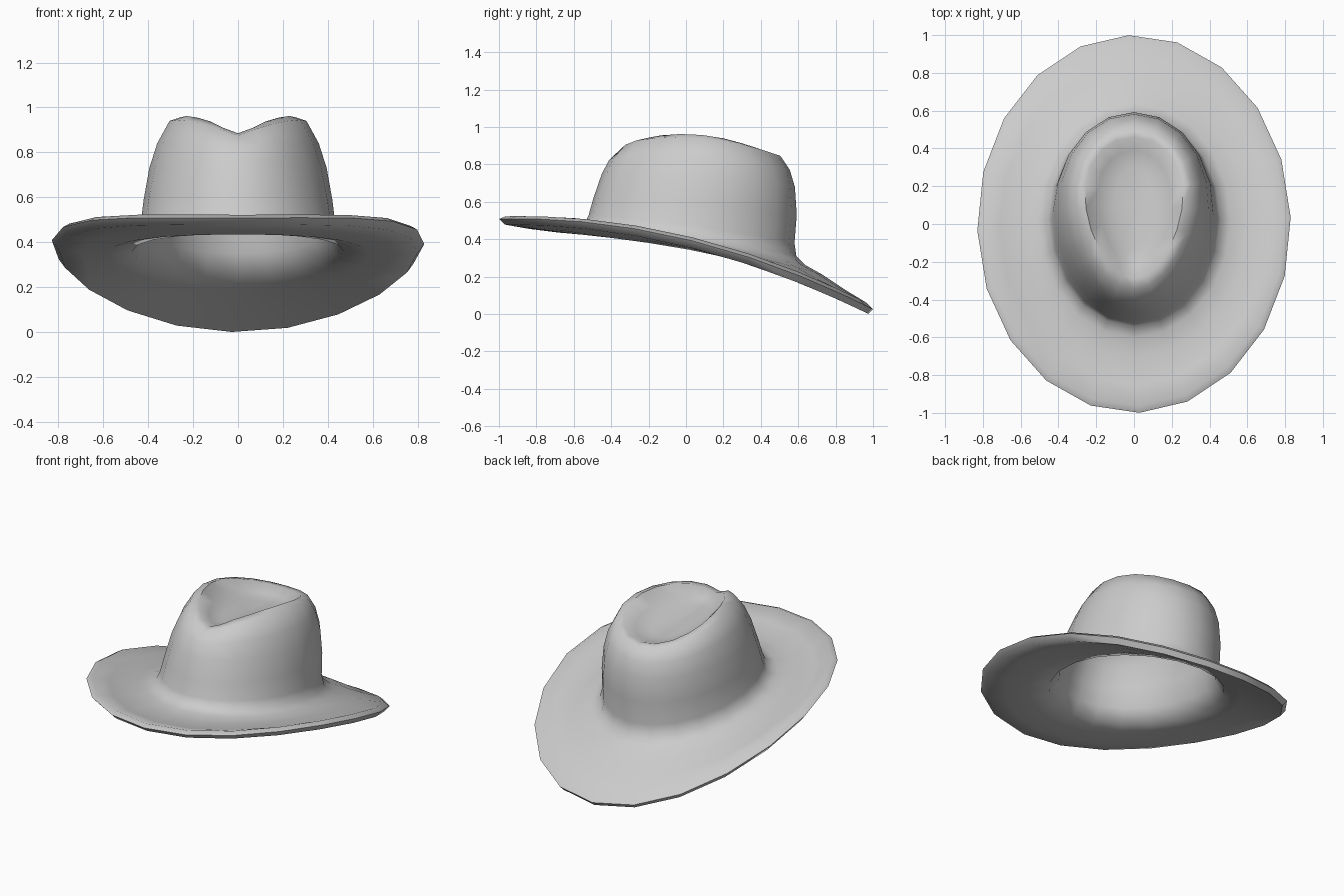
import bpy, bmesh, math

cube = bpy.data.objects.get("Cube")
if cube:
    bpy.data.objects.remove(cube, do_unlink=True)

SEGMENTS = 20

felt = bpy.data.materials.new("grey_felt")
felt.use_nodes = True
grey = (0.6, 0.6, 0.6, 1.0)
felt.diffuse_color = grey
felt.node_tree.nodes["Principled BSDF"].inputs["Base Color"].default_value = grey


def ring(bm, half_width, y_front, y_back, z_front, z_side, z_back,
         egg=0.0, pinch=0.0, twist=0.0):
    """Oval loop whose height varies smoothly from front to side to back."""
    verts = []
    for i in range(SEGMENTS):
        a = 2 * math.pi * i / SEGMENTS + math.radians(twist)
        c, s = math.cos(a), math.sin(a)
        x = half_width * c * (1 + egg * s)
        y = (y_front + y_back) / 2 + (y_back - y_front) / 2 * s
        z = z_side + (z_back - z_front) / 2 * s + ((z_front + z_back) / 2 - z_side) * s * s
        if s < 0:                       # crease at the front of the crown
            z -= pinch * math.exp(-(x / 0.08) ** 2)
        verts.append(bm.verts.new((x, y, z)))
    return verts


# Outer surface, from the dent in the crown down to the brim
outside = [
    dict(d=(0.10, -0.14, 0.30, 0.855, 0.85, 0.82), egg=0.15),
    dict(d=(0.19, -0.22, 0.39, 0.875, 0.885, 0.825), egg=0.2, pinch=0.01),
    dict(d=(0.255, -0.29, 0.46, 0.925, 0.957, 0.85), egg=0.2, pinch=0.04),
    dict(d=(0.305, -0.345, 0.505, 0.915, 0.94, 0.845), egg=0.15, pinch=0.04),
    dict(d=(0.36, -0.41, 0.555, 0.835, 0.84, 0.77), egg=0.1, pinch=0.01),
    dict(d=(0.395, -0.45, 0.582, 0.75, 0.73, 0.68), egg=0.06),
    dict(d=(0.42, -0.495, 0.592, 0.62, 0.59, 0.53), egg=0.03),
    dict(d=(0.435, -0.52, 0.58, 0.53, 0.47, 0.38)),
    dict(d=(0.455, -0.54, 0.59, 0.485, 0.415, 0.31)),
    dict(d=(0.51, -0.60, 0.64, 0.465, 0.385, 0.26)),
    dict(d=(0.60, -0.70, 0.73, 0.465, 0.38, 0.21)),
    dict(d=(0.71, -0.85, 0.85, 0.485, 0.39, 0.13), twist=1),
]
# Rolled edge of the brim
edge = [
    dict(d=(0.80, -0.965, 0.965, 0.522, 0.418, 0.06), twist=2),
    dict(d=(0.83, -1.0, 1.0, 0.508, 0.40, 0.025), twist=2),
    dict(d=(0.80, -0.97, 0.975, 0.478, 0.36, 0.0), twist=2),
]
# Underside of the brim and the hollow of the crown
inside = [
    dict(d=(0.70, -0.84, 0.84, 0.455, 0.355, 0.095), twist=1),
    dict(d=(0.58, -0.68, 0.70, 0.435, 0.345, 0.185)),
    dict(d=(0.47, -0.55, 0.60, 0.437, 0.36, 0.24)),
    dict(d=(0.415, -0.495, 0.555, 0.51, 0.45, 0.35)),
    dict(d=(0.395, -0.465, 0.565, 0.62, 0.59, 0.53), egg=0.03),
    dict(d=(0.37, -0.42, 0.555, 0.74, 0.72, 0.67), egg=0.06),
    dict(d=(0.33, -0.38, 0.525, 0.81, 0.82, 0.75), egg=0.1),
    dict(d=(0.27, -0.31, 0.47, 0.86, 0.89, 0.80), egg=0.15),
    dict(d=(0.18, -0.21, 0.38, 0.835, 0.85, 0.79), egg=0.2),
    dict(d=(0.10, -0.14, 0.30, 0.82, 0.82, 0.79), egg=0.15),
]

bm = bmesh.new()
loops = []
for spec in outside + edge + inside:
    options = {k: v for k, v in spec.items() if k != "d"}
    loops.append(ring(bm, *spec["d"], **options))

# Skin between neighbouring loops
for a, b in zip(loops, loops[1:]):
    for i in range(SEGMENTS):
        j = (i + 1) % SEGMENTS
        bm.faces.new((a[i], b[i], b[j], a[j]))

# Close the dent floor and the crown lining
for loop, height in ((loops[0], 0.84), (loops[-1], 0.81)):
    centre = bm.verts.new((0, 0.09, height))
    for i in range(SEGMENTS):
        bm.faces.new((loop[i], loop[(i + 1) % SEGMENTS], centre))

bmesh.ops.recalc_face_normals(bm, faces=bm.faces)
mesh = bpy.data.meshes.new("felt_hat")
bm.to_mesh(mesh)
bm.free()
mesh.materials.append(felt)

hat = bpy.data.objects.new("felt_hat", mesh)
bpy.context.collection.objects.link(hat)
bpy.ops.object.select_all(action="DESELECT")
hat.select_set(True)
bpy.context.view_layer.objects.active = hat
bpy.ops.object.shade_smooth_by_angle(angle=math.radians(60))
